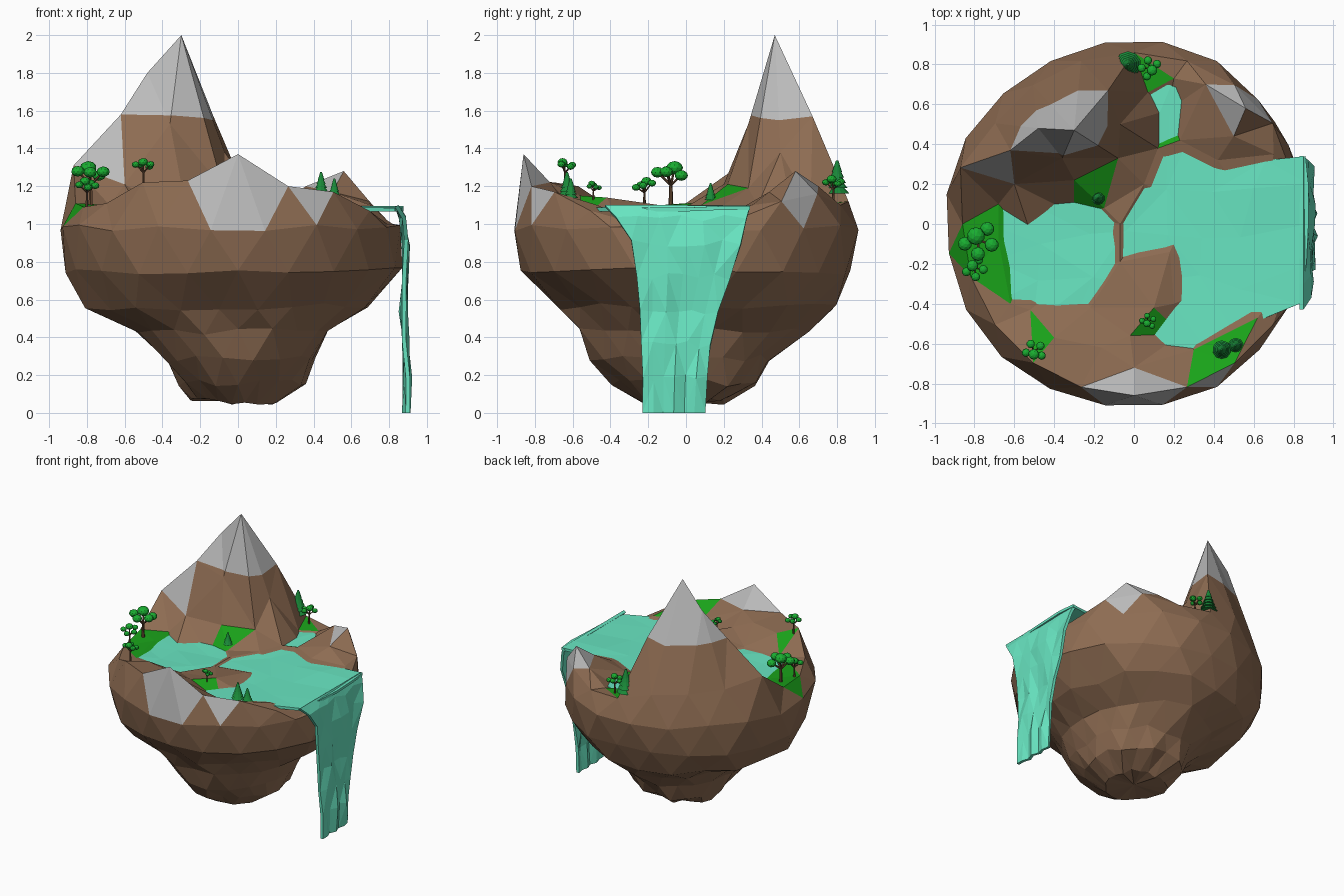
import bpy, bmesh, math, random
from mathutils import Vector, Matrix
from mathutils.geometry import delaunay_2d_cdt

if "Cube" in bpy.data.objects:
    bpy.data.objects.remove(bpy.data.objects["Cube"])

random.seed(4)


def material(name, *rgb):
    m = bpy.data.materials.new(name)
    m.diffuse_color = (*rgb, 1)
    m.use_nodes = True
    m.node_tree.nodes["Principled BSDF"].inputs["Base Color"].default_value = m.diffuse_color
    return m


ROCK = material("rock", .27, .15, .085)
GRASS = material("grass", .01, .36, .01)
STONE = material("bare_stone", .5, .5, .5)
WATER = material("water", .14, .79, .54)
LEAF = material("leaf", .01, .42, .03)
PINE = material("pine", .01, .25, .04)
BARK = material("bark", .14, .07, .035)


def finish(name, bm, mats, recalc=True):
    if recalc:
        bmesh.ops.recalc_face_normals(bm, faces=bm.faces)
    me = bpy.data.meshes.new(name)
    bm.to_mesh(me)
    bm.free()
    for m in mats:
        me.materials.append(m)
    ob = bpy.data.objects.new(name, me)
    bpy.context.collection.objects.link(ob)
    return ob


def jit(a):
    return random.uniform(-a, a)


# island: rim, then rings down to the foot (z and the radius to the E, N, W, S)
N = 20
RIM_Z = [1.0, 1.02, 1.12, 1.16, 1.10, 1.12, 1.2, 1.22, 1.24, 1.31,
         1.11, 1.09, 1.11, 1.22, 1.23, 1.37, 1.20, 1.17, 1.07, 1.0]
RIM_R = {0: .82, 1: .83, 19: .83, 9: .915}
RINGS = [(.98, .86, .92, .945, .92), (.75, .865, .88, .91, .87),
         (.56, .66, .80, .80, .66), (.43, .47, .63, .52, .58),
         (.29, .41, .43, .38, .50), (.16, .36, .38, .30, .38),
         (.06, .20, .20, .25, .22)]

# top surface: mountain ridge, hills, shoreline and lake bed
RIDGE = [(-.13, .67, 1.57), (-.3, .47, 2.0), (-.48, .48, 1.8), (-.62, .37, 1.58)]
HILLS = [(-.07, .5, 1.38), (-.36, .33, 1.53), (-.6, .2, 1.21), (-.3, .22, 1.21),
         (-.08, .33, 1.19), (.56, .58, 1.28), (.36, .7, 1.2), (.5, .44, 1.17),
         (-.4, -.57, 1.2), (-.16, -.62, 1.2), (.0, -.72, 1.22), (.1, -.42, 1.14),
         (-.02, -.56, 1.15)]
SHORE = [(-.68, .1), (-.15, .08), (-.07, .0), (.05, .2), (.12, .38), (.07, .66), (.2, .73),
         (.42, .32), (.23, .42), (.7, .35), (-.22, -.42), (-.07, -.19), (.18, -.14),
         (.2, -.4), (.3, -.63), (-.62, -.4), (-.68, -.08), (.62, -.47), (-.52, -.43)]
BED = [(-.5, -.1), (-.3, -.25), (.3, .1), (.45, -.3), (.65, .0), (.17, .57), (.06, .02),
       (-.3, .05), (.24, -.55)]

top = []
for i, z in enumerate(RIM_Z):
    a = math.tau * i / N
    r = RIM_R.get(i, .86)
    top.append((r * math.cos(a), r * math.sin(a), z))
top += RIDGE + HILLS + [(x, y, 1.1) for x, y in SHORE] + [(x, y, 1.03) for x, y in BED]
ridge_edges = [(N, N + 1), (N + 1, N + 2), (N + 2, N + 3), (N + 3, 9)]
cdt = delaunay_2d_cdt([Vector(p[:2]) for p in top], ridge_edges, [list(range(N))], 1, 1e-5)

bm = bmesh.new()
tv = [bm.verts.new((p.x, p.y, top[o[0]][2] if o else 1.1)) for p, o in zip(cdt[0], cdt[3])]
for f in cdt[2]:
    bm.faces.new([tv[i] for i in f])
upper = tv[:N]
for k, (z, *dirs) in enumerate(RINGS, 1):
    ring = []
    for i in range(N):
        a = math.tau * (i + k / 2) / N
        r = sum(max(0, math.cos(a - j * math.pi / 2)) ** 2 * d for j, d in enumerate(dirs))
        r *= 1 + jit(.012 if k < 3 else .05)
        ring.append(bm.verts.new((r * math.cos(a), r * math.sin(a), z + jit(.02))))
    for i in range(N):
        j = (i + 1) % N
        bm.faces.new((upper[i], ring[i], upper[j]))
        bm.faces.new((upper[j], ring[i], ring[j]))
    upper = ring
foot = bm.verts.new((0, 0, .06))
for i in range(N):
    bm.faces.new((upper[i], foot, upper[(i + 1) % N]))
# snow line on the mountain
bmesh.ops.bisect_plane(bm, geom=bm.verts[:] + bm.edges[:] + bm.faces[:],
                       plane_co=(-.3, .47, 1.56), plane_no=(.05, .1, 1))
bmesh.ops.triangulate(bm, faces=bm.faces)
bmesh.ops.recalc_face_normals(bm, faces=bm.faces)

# paint stone and grass by place (x, y, reach)
STONE_SPOTS = [(.0, -.83, .16), (.53, .62, .11), (-.78, .28, .10), (.44, -.8, .11)]
GRASS_SPOTS = [(-.78, -.12, .22), (-.5, -.65, .1), (.08, -.48, .08), (.42, -.65, .16),
               (-.18, .15, .08), (.03, .79, .10), (.14, .44, .05)]


def near(c, spots):
    return any(math.hypot(c.x - x, c.y - y) < r for x, y, r in spots)


for f in bm.faces:
    c = f.calc_center_median()
    if c.z > 1.57 or (c.z > 1.08 and near(c, STONE_SPOTS)):
        f.material_index = 2
    elif f.normal.z > .55 and 1.05 < c.z < 1.3 and near(c, GRASS_SPOTS):
        f.material_index = 1
finish("island", bm, [ROCK, GRASS, STONE])

# lake: thin sheet, round inland and straight at the spill edge
bm = bmesh.new()
edge = [(.72 * math.cos(math.radians(a)), .72 * math.sin(math.radians(a)))
        for a in range(45, 310, 15)]
edge += [(.5, -.54), (.66, -.47), (.83, -.40), (.865, -.2), (.875, .0), (.875, .2), (.86, .34), (.66, .32)]
inner = [(-.45 + .2 * i + jit(.05), -.3 + .22 * j + jit(.05)) for i in range(6) for j in range(3)]
pts = [Vector(p) for p in edge + inner]
cdt = delaunay_2d_cdt(pts, [], [list(range(len(edge)))], 1, 1e-5)
wv = [bm.verts.new((p.x, p.y, 1.09 + jit(.006))) for p in cdt[0]]
for f in cdt[2]:
    bm.faces.new([wv[i] for i in f])
lake = finish("lake", bm, [WATER])
lake.modifiers.new("thickness", "SOLIDIFY").thickness = .02

# waterfall: rippled curtain narrowing downward (z, x, y from, y to)
ROWS = [(1.095, .84, -.43, .34), (1.03, .872, -.37, .32), (.9, .885, -.29, .29),
        (.72, .878, -.26, .23), (.53, .876, -.245, .17), (.36, .885, -.235, .13),
        (.18, .898, -.23, .11), (.0, .895, -.23, .1)]
bm = bmesh.new()
COLS = 7
grid = []
for k, (z, x, y0, y1) in enumerate(ROWS):
    wob = 0 if k == 0 else .016
    grid.append([bm.verts.new((x + jit(wob), y0 + (y1 - y0) * i / (COLS - 1),
                               z + (jit(.02) if 0 < k < len(ROWS) - 1 else 0)))
                 for i in range(COLS)])
for a, b in zip(grid, grid[1:]):
    for i in range(COLS - 1):
        bm.faces.new((a[i], b[i], b[i + 1], a[i + 1]))
bmesh.ops.triangulate(bm, faces=bm.faces)
fall = finish("waterfall", bm, [WATER], recalc=False)
solid = fall.modifiers.new("thickness", "SOLIDIFY")
solid.thickness = .022
solid.offset = 0


# trees
def paint(verts, idx):
    for f in {f for v in verts for f in v.link_faces}:
        f.material_index = idx


def stick(bm, a, b, r):
    a, b = Vector(a), Vector(b)
    d = b - a
    m = Matrix.Translation((a + b) / 2) @ d.to_track_quat("Z", "Y").to_matrix().to_4x4()
    paint(bmesh.ops.create_cone(bm, segments=6, radius1=r, radius2=r * .6, depth=d.length,
                                cap_ends=True, matrix=m)["verts"], 1)


def leafy_tree(name, x, y, z, h, crowns=4):
    bm = bmesh.new()
    fork = Vector((x, y, z + h * .45))
    stick(bm, (x, y, z - .03), fork, h * .06)
    turn = random.random() * 6
    for i in range(crowns):
        a = turn + math.tau * i / crowns
        s = h * (.3 if i else .1)
        tip = Vector((x + s * math.cos(a), y + s * math.sin(a), z + h * (.7 + jit(.08) if i else .84)))
        stick(bm, fork, tip, h * .035)
        m = Matrix.Translation(tip) @ Matrix.Diagonal((1, 1, .8, 1))
        bmesh.ops.create_icosphere(bm, subdivisions=2, radius=h * (.15 if i else .19), matrix=m)
    finish(name, bm, [LEAF, BARK])


def conifer(name, x, y, z, h, tiers=5):
    bm = bmesh.new()
    stick(bm, (x, y, z - .03), (x, y, z + h * .4), h * .06)
    for i in range(tiers):
        t = i / tiers
        bmesh.ops.create_cone(bm, segments=10, cap_ends=True, radius1=h * .3 * (1 - t * .75),
                              radius2=h * .03, depth=h * .28,
                              matrix=Matrix.Translation((x, y, z + h * (.28 + .72 * t * .9))))
    finish(name, bm, [PINE, BARK])


leafy_tree("tree_west_tall", -.78, -.08, 1.1, .235, 5)
leafy_tree("tree_west_low", -.8, -.22, 1.1, .15, 5)
leafy_tree("tree_southwest", -.5, -.64, 1.21, .14, 5)
leafy_tree("tree_south", .07, -.49, 1.13, .1, 5)
leafy_tree("tree_north", .08, .78, 1.12, .14, 5)
conifer("conifer_southeast_tall", .44, -.63, 1.13, .155)
conifer("conifer_southeast_low", .51, -.61, 1.12, .13)
conifer("conifer_middle", -.18, .13, 1.11, .115)
conifer("conifer_north", -.03, .8, 1.13, .22)
